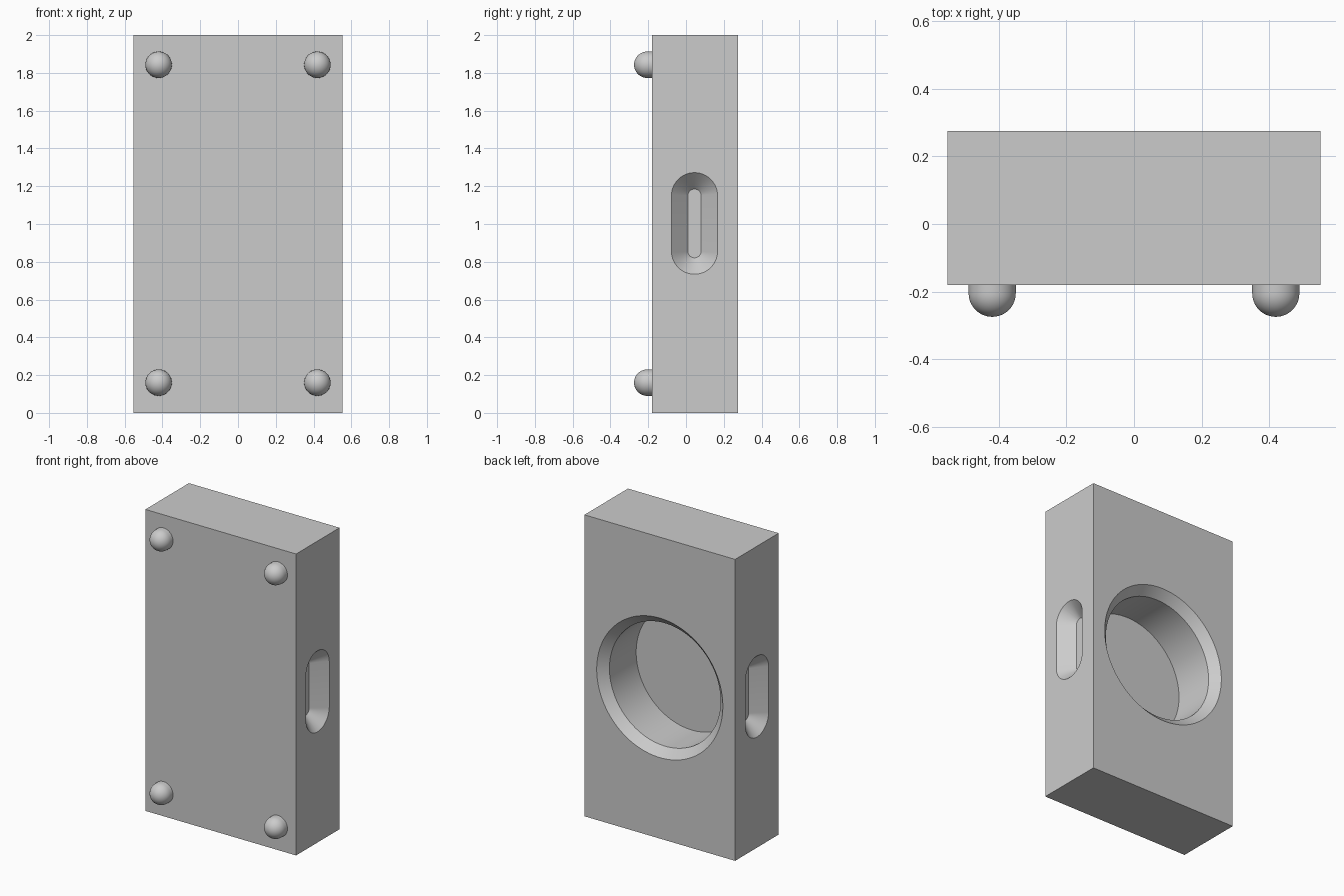
import bpy, bmesh, math
from mathutils import Vector

old = bpy.data.objects.get("Cube")
if old:
    bpy.data.objects.remove(old, do_unlink=True)

grey = bpy.data.materials.new("plain_grey")
grey.use_nodes = True
colour = (0.6, 0.6, 0.6, 1)
grey.diffuse_color = colour
grey.node_tree.nodes["Principled BSDF"].inputs["Base Color"].default_value = colour


def make_object(name, bm):
    bmesh.ops.recalc_face_normals(bm, faces=bm.faces)
    mesh = bpy.data.meshes.new(name)
    bm.to_mesh(mesh)
    bm.free()
    mesh.materials.append(grey)
    obj = bpy.data.objects.new(name, mesh)
    bpy.context.collection.objects.link(obj)
    return obj


def smooth(obj):
    bpy.ops.object.select_all(action='DESELECT')
    obj.select_set(True)
    bpy.context.view_layer.objects.active = obj
    bpy.ops.object.shade_smooth_by_angle(angle=math.radians(30))


def loft(name, origin, axis, sections, straight=0, sides=64):
    """Join round or slot-shaped (radius, depth) sections along an axis."""
    origin, axis, up = Vector(origin), Vector(axis), Vector((0, 0, 1))
    across = axis.cross(up)
    bm = bmesh.new()
    rings = []
    for radius, depth in sections:
        ring = []
        for i in range(sides):
            a = 2 * math.pi * (i + 0.5) / sides
            z = radius * math.sin(a) + math.copysign(straight, math.sin(a))
            ring.append(bm.verts.new(origin + axis * depth + across * radius * math.cos(a) + up * z))
        rings.append(ring)
    for lower, upper in zip(rings, rings[1:]):
        for i in range(sides):
            j = (i + 1) % sides
            bm.faces.new((lower[i], lower[j], upper[j], upper[i]))
    bm.faces.new(rings[0])
    bm.faces.new(rings[-1])
    bmesh.ops.remove_doubles(bm, verts=bm.verts, dist=1e-5)
    return make_object(name, bm)


# Main block
bm = bmesh.new()
bmesh.ops.create_cube(bm, size=1)
bmesh.ops.scale(bm, vec=(1.106, 0.456, 2), verts=bm.verts)
bmesh.ops.translate(bm, vec=(0, 0.047, 1), verts=bm.verts)
body = make_object("body_block", bm)

# Cutters: chamfered round recess at the back, tapered slot on each side
cutters = [loft("recess_cutter", (0, 0.275, 1), (0, -1, 0),
                [(0.473, -0.01), (0.408, 0.055), (0.408, 0.335)], sides=96)]
for side in (-1, 1):
    cutters.append(loft("slot_cutter", (side * 0.553, 0.045, 1.003), (-side, 0, 0),
                        [(0.132, -0.01), (0.035, 0.087)], straight=0.147))

bpy.context.view_layer.objects.active = body
for cutter in cutters:
    cutter.hide_render = True
    cut = body.modifiers.new("cut", 'BOOLEAN')
    cut.operation = 'DIFFERENCE'
    cut.solver = 'EXACT'
    cut.object = cutter
    bpy.ops.object.modifier_apply(modifier=cut.name)
    bpy.data.objects.remove(cutter, do_unlink=True)
smooth(body)

# Domed feet at the four front corners
dome = [(0.07, -0.01)]
for step in range(13):
    t = math.pi / 2 * step / 12
    dome.append((0.07 * math.cos(t), 0.024 + 0.07 * math.sin(t)))
for x, side in ((-0.42, "right"), (0.42, "left")):
    for z, level in ((0.16, "lower"), (1.843, "upper")):
        smooth(loft(f"{level}_{side}_foot", (x, -0.181, z), (0, -1, 0), dome, sides=48))
